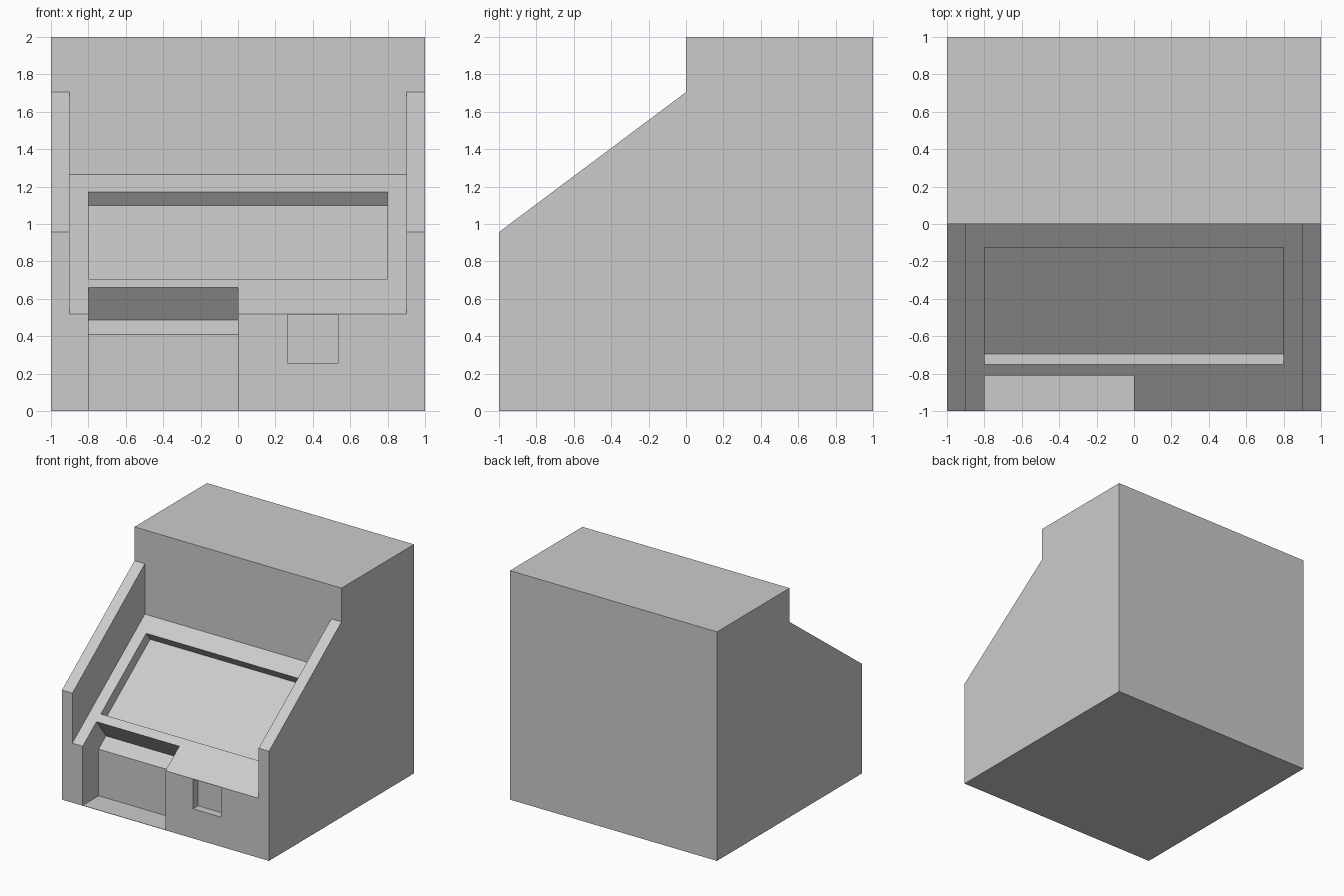
import bpy
import bmesh

if "Cube" in bpy.data.objects:
    bpy.data.objects.remove(bpy.data.objects["Cube"])


def extrude_profile(name, profile, x0, x1):
    """Closed prism: a (y, z) side profile extruded from x0 to x1."""
    bm = bmesh.new()
    face = bm.faces.new([bm.verts.new((x0, y, z)) for y, z in profile])
    swept = bmesh.ops.extrude_face_region(bm, geom=[face])["geom"]
    moved = [v for v in swept if isinstance(v, bmesh.types.BMVert)]
    bmesh.ops.translate(bm, verts=moved, vec=(x1 - x0, 0, 0))
    bmesh.ops.recalc_face_normals(bm, faces=bm.faces)
    mesh = bpy.data.meshes.new(name)
    bm.to_mesh(mesh)
    bm.free()
    obj = bpy.data.objects.new(name, mesh)
    bpy.context.collection.objects.link(obj)
    return obj


def carve(target, name, profile, x0, x1):
    """Subtract an extruded profile from the target."""
    cutter = extrude_profile(name, profile, x0, x1)
    cutter.hide_render = True
    mod = target.modifiers.new(name, "BOOLEAN")
    mod.operation = "DIFFERENCE"
    mod.solver = "EXACT"
    mod.object = cutter
    bpy.context.view_layer.objects.active = target
    bpy.ops.object.modifier_apply(modifier=mod.name)
    bpy.data.objects.remove(cutter)


SLOPE = 0.745
LENGTH = (1 + SLOPE ** 2) ** 0.5
THIN = 0.003


def on_slope(y, depth=0.0):
    """Point on the sloping panel, pushed in square to it by depth."""
    z = 0.52 + SLOPE * (y + 1)
    return (y + depth * SLOPE / LENGTH, z - depth / LENGTH)


# Cabinet body with the full side outline
cabinet = extrude_profile("cabinet", [
    (-1, 0), (1, 0), (1, 2), (0, 2), (0, 1.705), (-1, 0.957)], -1, 1)

# Trough between the side cheeks, leaving the sloping panel
carve(cabinet, "panel_trough", [
    on_slope(-1.1), on_slope(0), (0, 1.705), (-1.1, 1.8)], -0.9, 0.9)

# Shallow rectangular recess sunk square into the panel
carve(cabinet, "panel_recess", [
    on_slope(-0.75, -0.1), on_slope(-0.75, 0.092),
    on_slope(-0.125, 0.092), on_slope(-0.125, -0.1)], -0.8, 0.8)

# Open front bay with a thin floor and a notch under the panel
carve(cabinet, "front_bay", [
    (-1.1, THIN), (-0.78, THIN), (-0.78, 0.41), on_slope(-0.81, 0.217),
    on_slope(-0.81, -0.1), (-1.1, 0.74)], -0.8, 0)

# Small front slot just below the panel skin
carve(cabinet, "front_slot", [
    (-1.1, 0.258), (-0.93, 0.258),
    (-0.93, on_slope(-0.93)[1] - THIN), (-1.1, on_slope(-1.1)[1] - THIN)],
    0.265, 0.535)
